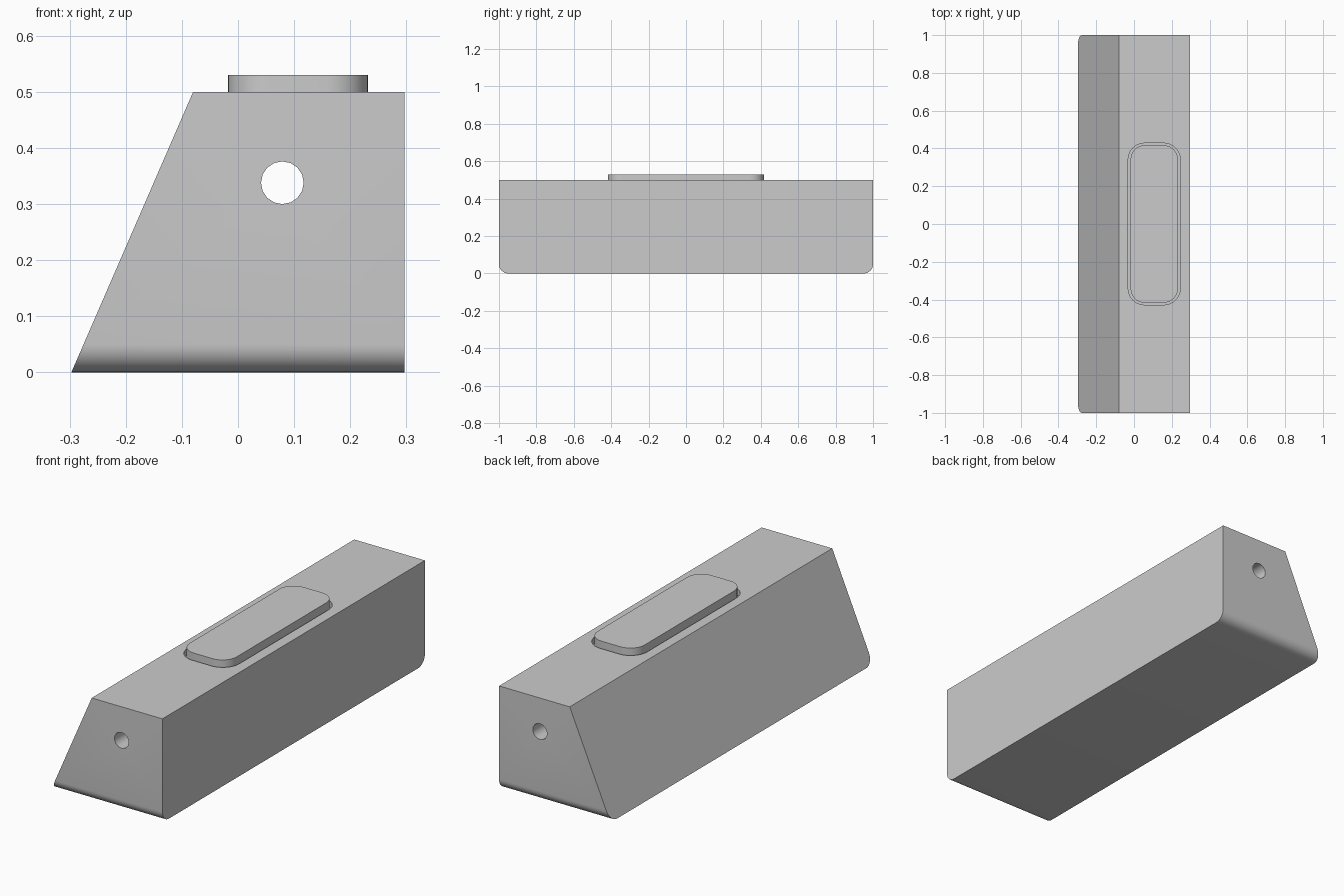
import bpy, bmesh
from math import radians
from mathutils import Matrix, Vector

cube = bpy.data.objects.get("Cube")
if cube:
    bpy.data.objects.remove(cube, do_unlink=True)

grey = bpy.data.materials.new("plain grey")
grey.use_nodes = True
colour = (0.6, 0.6, 0.6, 1)
grey.diffuse_color = colour
grey.node_tree.nodes["Principled BSDF"].inputs["Base Color"].default_value = colour


def finish(name, bm):
    bmesh.ops.recalc_face_normals(bm, faces=bm.faces[:])
    mesh = bpy.data.meshes.new(name)
    bm.to_mesh(mesh)
    bm.free()
    mesh.materials.append(grey)
    obj = bpy.data.objects.new(name, mesh)
    bpy.context.collection.objects.link(obj)
    return obj


def prism(profile, direction):
    bm = bmesh.new()
    face = bm.faces.new([bm.verts.new(p) for p in profile])
    ext = bmesh.ops.extrude_face_region(bm, geom=[face])
    moved = [v for v in ext["geom"] if isinstance(v, bmesh.types.BMVert)]
    bmesh.ops.translate(bm, verts=moved, vec=Vector(direction))
    return bm


def round_edges(bm, edges, radius, segments):
    bmesh.ops.bevel(bm, geom=edges, offset=radius, segments=segments,
                    profile=0.5, affect='EDGES')


def rounded_slab(name, half_x, half_y, z0, z1, radius):
    x = 0.107
    bm = prism([(x + sx * half_x, sy * half_y, z0)
                for sx, sy in ((-1, -1), (1, -1), (1, 1), (-1, 1))], (0, 0, z1 - z0))
    upright = [e for e in bm.edges
               if abs(e.verts[0].co.z - e.verts[1].co.z) > 0.01]
    round_edges(bm, upright, radius, 8)
    return finish(name, bm)


def shade(obj):
    bpy.ops.object.select_all(action='DESELECT')
    obj.select_set(True)
    bpy.context.view_layer.objects.active = obj
    bpy.ops.object.shade_smooth_by_angle(angle=radians(30))


def cut(obj, cutter):
    mod = obj.modifiers.new("cut", 'BOOLEAN')
    mod.object, mod.operation, mod.solver = cutter, 'DIFFERENCE', 'EXACT'
    bpy.context.view_layer.objects.active = obj
    bpy.ops.object.modifier_apply(modifier=mod.name)
    bpy.data.objects.remove(cutter, do_unlink=True)


# Long body with one sloping side and rounded lower end edges
bm = prism([(-0.297, -1, 0), (0.297, -1, 0), (0.297, -1, 0.5), (-0.08, -1, 0.5)],
           (0, 2, 0))
ends = [e for e in bm.edges
        if all(v.co.z < 0.01 for v in e.verts)
        and abs(e.verts[0].co.y - e.verts[1].co.y) < 0.01]
round_edges(bm, ends, 0.05, 8)
body = finish("body", bm)

# Lengthwise bore
bm = bmesh.new()
bmesh.ops.create_cone(bm, cap_ends=True, segments=16, radius1=0.038, radius2=0.038,
                      depth=2.2, matrix=Matrix.Translation((0.079, 0, 0.338))
                      @ Matrix.Rotation(radians(90), 4, 'X'))
cut(body, finish("bore_cutter", bm))

# Shallow pocket leaving a narrow gap around the top button
cut(body, rounded_slab("pocket_cutter", 0.138, 0.428, 0.47, 0.6, 0.087))
shade(body)

# Raised top button
shade(rounded_slab("top_button", 0.125, 0.417, 0.465, 0.53, 0.075))
